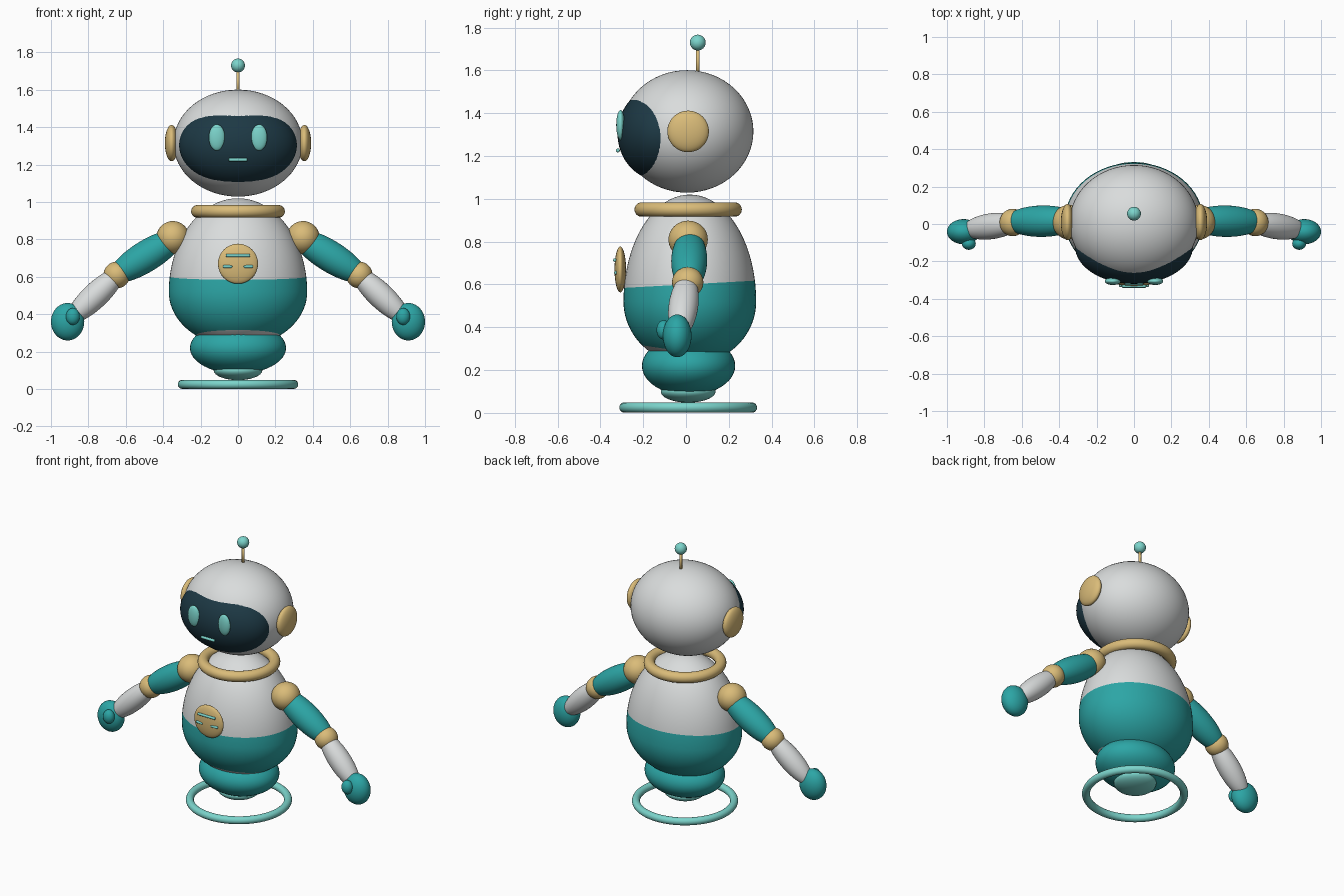
import bpy, bmesh, math
from mathutils import Vector, Matrix

if "Cube" in bpy.data.objects:
    bpy.data.objects.remove(bpy.data.objects["Cube"], do_unlink=True)


def material(name, rgb):
    m = bpy.data.materials.new(name)
    m.use_nodes = True
    m.diffuse_color = (*rgb, 1)
    bsdf = m.node_tree.nodes["Principled BSDF"]
    bsdf.inputs["Base Color"].default_value = (*rgb, 1)
    bsdf.inputs["Roughness"].default_value = 0.5
    return m


WHITE = material("shell_white", (0.70, 0.72, 0.72))
TEAL = material("teal", (0.025, 0.38, 0.38))
GOLD = material("soft_gold", (0.70, 0.50, 0.19))
LIGHT = material("light_aqua", (0.20, 0.66, 0.60))
DARK = material("visor_navy", (0.012, 0.040, 0.058))


def finish(name, bm, mats, loc=(0, 0, 0)):
    """Turn a bmesh into a smooth object."""
    me = bpy.data.meshes.new(name)
    for f in bm.faces:
        f.smooth = True
    bm.to_mesh(me)
    bm.free()
    ob = bpy.data.objects.new(name, me)
    ob.location = loc
    for m in mats:
        me.materials.append(m)
    bpy.context.collection.objects.link(ob)
    return ob


def ellipsoid(name, mat, loc, radii, seg=48):
    bm = bmesh.new()
    bmesh.ops.create_uvsphere(bm, u_segments=seg, v_segments=seg // 2, radius=1)
    bmesh.ops.scale(bm, vec=radii, verts=bm.verts)
    return finish(name, bm, [mat], loc)


def limb(name, mat, start, end, radius):
    """Ellipsoid stretched between two points."""
    a, b = Vector(start), Vector(end)
    ob = ellipsoid(name, mat, (a + b) / 2, (radius, radius, (b - a).length / 2))
    ob.rotation_euler = (b - a).to_track_quat("Z", "Y").to_euler()
    return ob


def ring(name, mat, loc, major, minor):
    bpy.ops.mesh.primitive_torus_add(location=loc, major_radius=major, minor_radius=minor,
                                     major_segments=72, minor_segments=18)
    ob = bpy.context.object
    ob.name = name
    ob.data.materials.append(mat)
    bpy.ops.object.shade_smooth()
    return ob


def bar(name, mat, loc, length, radius):
    """Round bar along x."""
    bm = bmesh.new()
    bmesh.ops.create_cone(bm, cap_ends=True, segments=16, radius1=radius, radius2=radius,
                          depth=length, matrix=Matrix.Rotation(math.pi / 2, 4, "Y"))
    ob = finish(name, bm, [mat], loc)
    bevel = ob.modifiers.new("round_ends", "BEVEL")
    bevel.width = radius * 0.6
    bevel.segments = 3
    bevel.limit_method = "ANGLE"
    return ob


# Egg-shaped torso with a tilted teal band cut into it
bm = bmesh.new()
bmesh.ops.create_uvsphere(bm, u_segments=64, v_segments=40, radius=1)
for v in bm.verts:
    v.co.x *= 0.37
    v.co.y = v.co.y * 0.31 + 0.018
    v.co.z = 0.52 + v.co.z * (0.5 if v.co.z > 0 else 0.294)
cuts = [(0.60, 0.055), (0.285, -0.15)]  # height at y = 0, slope along y
for height, slope in cuts:
    bmesh.ops.bisect_plane(bm, geom=bm.verts[:] + bm.edges[:] + bm.faces[:],
                           plane_co=(0, 0, height), plane_no=(0, -slope, 1))
(top, top_slope), (low, low_slope) = cuts
for f in bm.faces:
    c = f.calc_center_median()
    f.material_index = int(low + low_slope * c.y < c.z < top + top_slope * c.y)
finish("torso", bm, [WHITE, TEAL])

# Collar, hips, thruster and hover ring
ring("collar", GOLD, (0, 0.01, 0.95), 0.217, 0.034)
ellipsoid("hips", TEAL, (0, 0.012, 0.22), (0.257, 0.218, 0.138))
ellipsoid("thruster", LIGHT, (0, 0.01, 0.1), (0.13, 0.128, 0.052))
ring("hover_ring", LIGHT, (0, 0.01, 0.025), 0.298, 0.024)

# Chest badge with indicator bars
ellipsoid("badge", GOLD, (0, -0.307, 0.67), (0.107, 0.027, 0.107))
bar("badge_top_bar", LIGHT, (0, -0.333, 0.714), 0.13, 0.008)

# Head, visor and mouth
ellipsoid("head", WHITE, (0, 0.005, 1.315), (0.345, 0.31, 0.286), 64)
ellipsoid("visor", DARK, (0, -0.12, 1.305), (0.315, 0.2, 0.22), 64)
bar("mouth", LIGHT, (0, -0.318, 1.226), 0.1, 0.009)

# Antenna
bm = bmesh.new()
bmesh.ops.create_cone(bm, cap_ends=True, segments=20, radius1=0.009, radius2=0.009, depth=0.14)
finish("antenna_rod", bm, [GOLD], (0, 0.055, 1.64))
ellipsoid("antenna_ball", LIGHT, (0, 0.055, 1.73), (0.037, 0.037, 0.037), 32)

# Paired parts: the model's left is +x
for side, s in (("left", 1), ("right", -1)):
    ellipsoid(f"{side}_eye", LIGHT, (s * 0.113, -0.306, 1.345), (0.043, 0.02, 0.07), 32)
    ellipsoid(f"{side}_ear", GOLD, (s * 0.355, 0.01, 1.315), (0.036, 0.097, 0.097))
    bar(f"{side}_badge_bar", LIGHT, (s * 0.055, -0.328, 0.655), 0.05, 0.008)

    # Arm from shoulder to hand
    ellipsoid(f"{side}_shoulder", GOLD, (s * 0.348, 0.01, 0.81), (0.088, 0.092, 0.088))
    limb(f"{side}_upper_arm", TEAL, (s * 0.29, 0.018, 0.835), (s * 0.69, 0.012, 0.587), 0.084)
    ellipsoid(f"{side}_elbow", GOLD, (s * 0.648, 0.008, 0.61), (0.071, 0.073, 0.071))
    limb(f"{side}_forearm", WHITE, (s * 0.615, 0.008, 0.64), (s * 0.91, -0.032, 0.36), 0.069)
    ellipsoid(f"{side}_hand", TEAL, (s * 0.911, -0.041, 0.36), (0.089, 0.067, 0.1))
    ellipsoid(f"{side}_thumb", TEAL, (s * 0.883, -0.105, 0.388), (0.037, 0.033, 0.045), 32)
